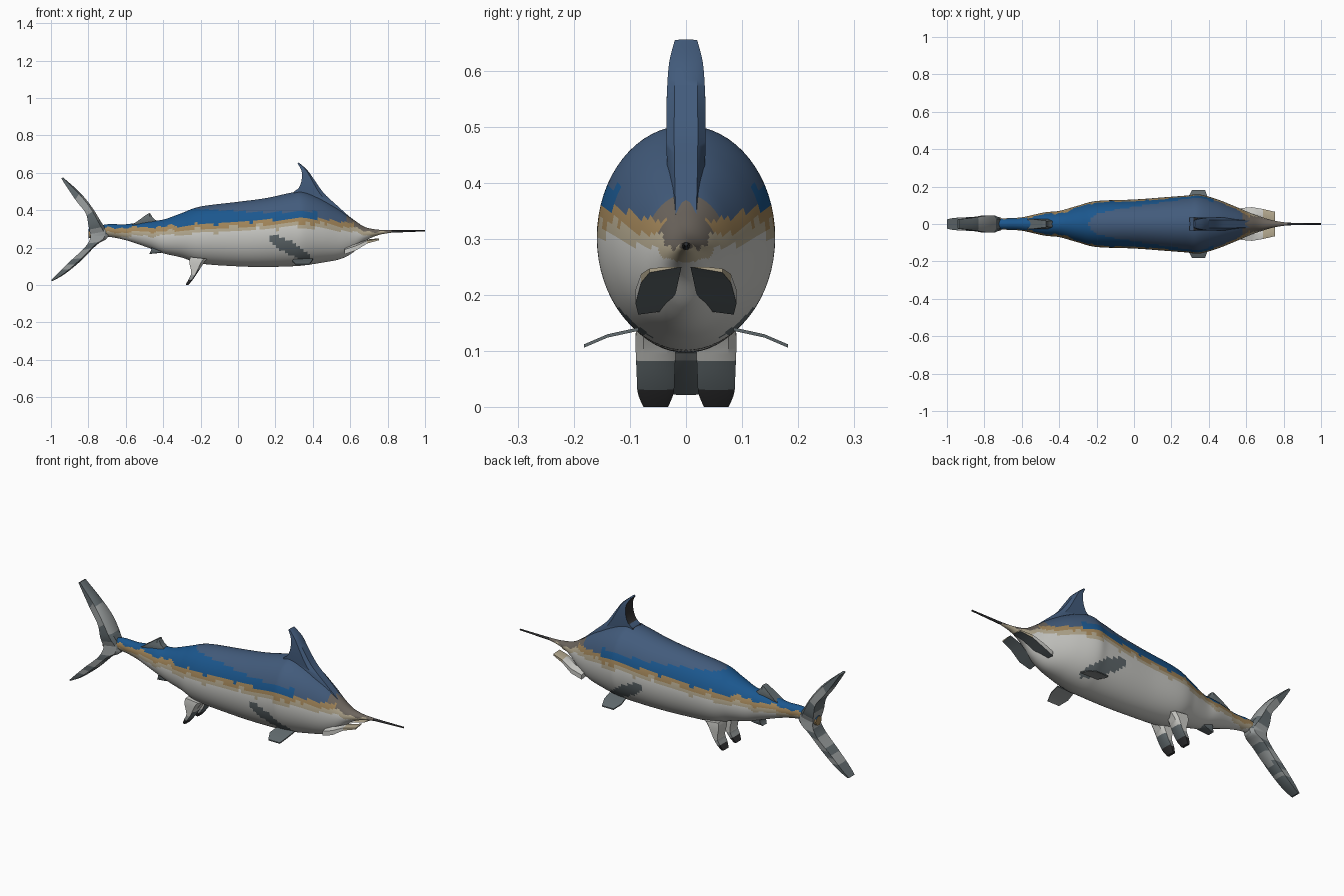
import bpy
import bmesh
from math import sin, cos, pi, radians
from mathutils import Vector

cube = bpy.data.objects.get("Cube")
if cube:
    bpy.data.objects.remove(cube, do_unlink=True)

# Flat colours
COLOURS = {
    "steel_blue": (0.055, 0.105, 0.2),
    "deep_blue": (0.011, 0.095, 0.27),
    "tan": (0.36, 0.235, 0.1),
    "beige": (0.45, 0.39, 0.27),
    "belly_white": (0.6, 0.6, 0.57),
    "slate_grey": (0.12, 0.145, 0.155),
    "pale_grey": (0.31, 0.33, 0.33),
    "charcoal": (0.03, 0.03, 0.032),
    "snout_grey": (0.15, 0.13, 0.11),
}
NAMES = list(COLOURS)
MATERIALS = []
for name, rgb in COLOURS.items():
    mat = bpy.data.materials.new(name)
    mat.use_nodes = True
    mat.diffuse_color = (*rgb, 1)
    bsdf = mat.node_tree.nodes["Principled BSDF"]
    bsdf.inputs["Base Color"].default_value = (*rgb, 1)
    bsdf.inputs["Roughness"].default_value = 0.8
    MATERIALS.append(mat)


def loft(name, rings, rule, angle=35):
    """Skin a list of closed rings, cap the ends, colour each face by rule."""
    bm = bmesh.new()
    rows = [[bm.verts.new(p) for p in ring] for ring in rings]
    n = len(rows[0])
    for a, b in zip(rows, rows[1:]):
        for i in range(n):
            j = (i + 1) % n
            bm.faces.new((a[i], a[j], b[j], b[i]))
    bm.faces.new(rows[0])
    bm.faces.new(rows[-1])
    bmesh.ops.recalc_face_normals(bm, faces=bm.faces)
    for f in bm.faces:
        f.material_index = NAMES.index(rule(f.calc_center_median(), f.normal))
    mesh = bpy.data.meshes.new(name)
    bm.to_mesh(mesh)
    bm.free()
    for mat in MATERIALS:
        mesh.materials.append(mat)
    mesh.shade_smooth()
    mesh.set_sharp_from_angle(angle=radians(angle))
    obj = bpy.data.objects.new(name, mesh)
    bpy.context.collection.objects.link(obj)
    return obj


def spline(points, steps):
    """Smooth curve through tuples of any size."""
    pts = [Vector(p) for p in points]
    out = []
    for i in range(len(pts) - 1):
        p0, p1, p2 = pts[max(i - 1, 0)], pts[i], pts[i + 1]
        p3 = pts[min(i + 2, len(pts) - 1)]
        for k in range(steps):
            t = k / steps
            out.append(0.5 * (2 * p1 + (p2 - p0) * t
                              + (2 * p0 - 5 * p1 + 4 * p2 - p3) * t * t
                              + (3 * p1 - p0 - 3 * p2 + p3) * t ** 3))
    return out + [pts[-1]]


def fin(name, stations, rule, y=0, steps=5):
    """Thick fin: each station is front x, z, rear x, z, half thickness."""
    rings = []
    for fx, fz, rx, rz, h in spline(stations, steps):
        mx, mz = fx * 0.8 + rx * 0.2, fz * 0.8 + rz * 0.2
        rings.append([(fx, y - h * 0.6, fz), (mx, y - h, mz), (rx, y - h, rz),
                      (rx, y + h, rz), (mx, y + h, mz), (fx, y + h * 0.6, fz)])
    return loft(name, rings, rule)


# Body: x, underside, top, half width, height where the belly colour ends
BODY = [
    (-.8, .25, .3, .025, .25), (-.7, .258, .325, .03, .257),
    (-.6, .24, .325, .036, .26), (-.48, .2, .343, .062, .263),
    (-.4, .17, .35, .07, .265), (-.3, .147, .385, .098, .27),
    (-.2, .115, .42, .123, .278), (0, .1, .445, .131, .29),
    (.15, .097, .465, .142, .3), (.28, .1, .493, .152, .306),
    (.35, .105, .5, .158, .31), (.45, .12, .46, .13, .305),
    (.55, .14, .4, .09, .292), (.62, .178, .348, .06, .282),
    (.68, .235, .31, .038, .27), (.75, .267, .296, .018, .26),
    (.82, .28, .294, .007, .26),
]


def belly_line(x):
    for a, b in zip(BODY, BODY[1:]):
        if x <= b[0]:
            return a[4] + (b[4] - a[4]) * (x - a[0]) / (b[0] - a[0])
    return BODY[-1][4]


def body_colour(c, n):
    wave = 0.005 * sin(38 * c.x) + 0.004 * sin(95 * c.x + 1)
    h = c.z - belly_line(c.x) + wave
    # Folded side fin painted on the flank
    dx, dz = c.x - 0.275, c.z - 0.2
    along, across = dx * 0.86 - dz * 0.5, dx * 0.5 + dz * 0.86
    if (along / 0.135) ** 2 + (across / 0.032) ** 2 < 1:
        return "slate_grey"
    if h < 0:
        return "belly_white"
    if h < 0.022:
        return "beige"
    if h < 0.047 and c.x < 0.62:
        return "tan"
    if c.x > 0.58:
        return "snout_grey"
    if c.x < 0.42 and h < max(0.105 - 0.12 * c.x, 0.085) + wave:
        return "deep_blue"
    return "steel_blue"


SIDES = 64
rings = []
for x, low, high, w, _ in spline(BODY, 8):
    mid, r = (low + high) / 2, (high - low) / 2
    rings.append([(x, w * cos(2 * pi * i / SIDES), mid + r * sin(2 * pi * i / SIDES))
                  for i in range(SIDES)])
loft("body", rings, body_colour, 60)

# Bill
loft("bill", [[(x, r * cos(pi * i / 4), z + r * sin(pi * i / 4)) for i in range(8)]
              for x, z, r in [(.74, .283, .012), (.82, .287, .007), (1, .291, .004)]],
     lambda c, n: "charcoal" if c.x > 0.8 else "snout_grey", 60)

# Tall dorsal fin, dark along its trailing edge
fin("dorsal_fin", [(.63, .335, .3, .43, .03), (.53, .425, .295, .49, .034),
                   (.46, .49, .325, .52, .035), (.41, .56, .34, .56, .034),
                   (.37, .615, .34, .61, .03), (.325, .655, .318, .65, .02)],
    lambda c, n: "charcoal" if n.x < -0.7 else "steel_blue")


# Tail lobes
def tail_colour(c, n):
    if c.z > 0.48 or c.z < 0.08:
        return "slate_grey"
    return "pale_grey" if sin(45 * c.z + 30 * c.x) > -0.3 else "slate_grey"


fin("tail_upper_lobe", [(-.7, .29, -.79, .27, .032), (-.73, .335, -.8, .32, .045),
                        (-.78, .415, -.815, .385, .045), (-.845, .495, -.87, .457, .035),
                        (-.935, .575, -.945, .57, .025)], tail_colour)
fin("tail_lower_lobe", [(-.69, .3, -.79, .29, .03), (-.7, .25, -.79, .25, .036),
                        (-.755, .215, -.82, .2, .04), (-.845, .125, -.9, .125, .036),
                        (-.925, .06, -.965, .06, .032), (-.99, .022, -1, .025, .025)],
    tail_colour)

# Small fins near the tail
fin("second_dorsal_fin", [(-.43, .34, -.57, .32, .026), (-.455, .36, -.54, .34, .026),
                          (-.47, .385, -.485, .38, .018)], lambda c, n: "slate_grey")
fin("second_anal_fin", [(-.37, .19, -.46, .215, .026), (-.4, .175, -.465, .185, .026),
                        (-.455, .168, -.475, .166, .018)], lambda c, n: "slate_grey")


def lower_fin_colour(c, n):
    if c.z < 0.03:
        return "charcoal"
    if n.x > 0.5 and c.z < 0.08:
        return "slate_grey"
    return "belly_white" if c.z > 0.055 else "pale_grey"


# Rows across each jaw plate: x, inner y, outer y, underside z, thickness
JAW = [(.57, .01, .085, .165, .035), (.63, .02, .09, .185, .035),
       (.69, .012, .08, .222, .022), (.755, .008, .065, .24, .01)]

for side, s in (("left", 1), ("right", -1)):
    # Paired lower fins
    fin(side + "_lower_fin", [(-.165, .14, -.255, .15, .034), (-.185, .115, -.26, .12, .036),
                              (-.22, .06, -.25, .065, .034), (-.245, .025, -.265, .03, .032),
                              (-.265, 0, -.28, .002, .022)], lower_fin_colour, y=s * 0.054)

    # Flared jaw plates
    loft(side + "_jaw", [[(x, s * a, z + 0.01), (x, s * b, z), (x, s * b, z + t * 0.7),
                          (x, s * (a + b) / 2, z + t)] for x, a, b, z, t in JAW],
         lambda c, n: "slate_grey" if n.z < 0 and abs(n.y) < 0.6 else
         ("beige" if c.x > 0.69 else "belly_white"))

    # Thin side fins sweeping out and down
    loft(side + "_side_fin", [[(x, s * y, z + d) for x, d in
                               ((front, 0), (front, -.006), (rear, -.006), (rear, 0))]
                              for front, rear, y, z in
                              ((.4, .3, .085, .142), (.395, .29, .14, .13),
                               (.38, .31, .182, .112))],
         lambda c, n: "slate_grey" if n.z > -0.3 else "pale_grey")
